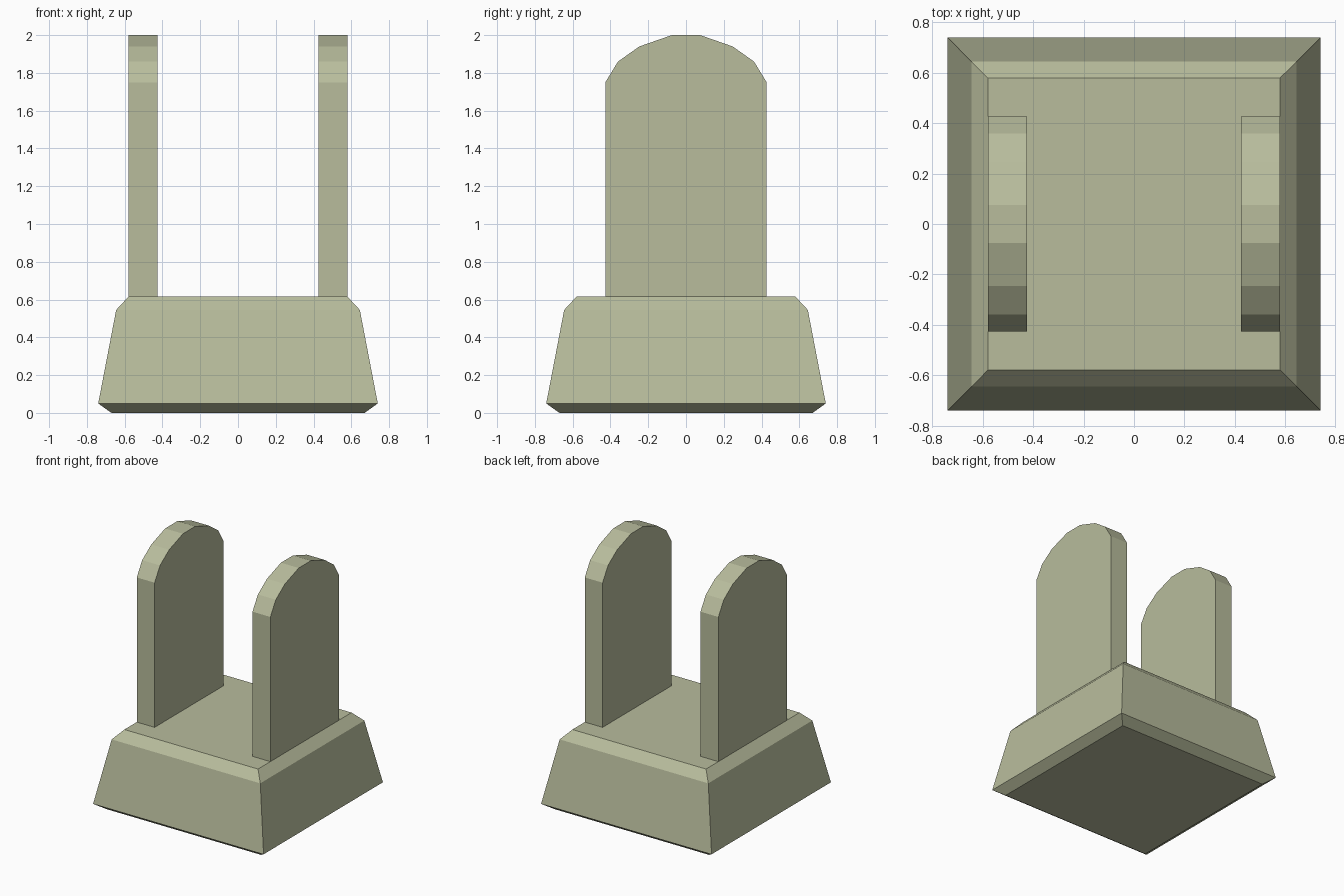
import bpy, bmesh

if "Cube" in bpy.data.objects:
    bpy.data.objects.remove(bpy.data.objects["Cube"])

mat = bpy.data.materials.new("pale_olive")
mat.diffuse_color = (0.48, 0.505, 0.335, 1)
mat.use_nodes = True
mat.node_tree.nodes["Principled BSDF"].inputs["Base Color"].default_value = mat.diffuse_color


def finish(name, bm):
    bmesh.ops.recalc_face_normals(bm, faces=bm.faces)
    me = bpy.data.meshes.new(name)
    bm.to_mesh(me)
    bm.free()
    me.materials.append(mat)
    ob = bpy.data.objects.new(name, me)
    bpy.context.collection.objects.link(ob)
    return ob


# Base: stacked square rings (half width, height)
bm = bmesh.new()
rings = []
for h, z in [(0.67, 0), (0.74, 0.05), (0.645, 0.545), (0.58, 0.615)]:
    rings.append([bm.verts.new((sx * h, sy * h, z))
                  for sx, sy in [(-1, -1), (1, -1), (1, 1), (-1, 1)]])
for a, b in zip(rings, rings[1:]):
    for i in range(4):
        j = (i + 1) % 4
        bm.faces.new((a[i], a[j], b[j], b[i]))
bm.faces.new(rings[0])
bm.faces.new(rings[-1])
finish("base", bm)

# Round-topped uprights: half profile (y, z) mirrored, then extruded in x
half = [(0.427, 0.615), (0.427, 1.75), (0.36, 1.86), (0.247, 1.94), (0.075, 2.0)]
profile = half + [(-y, z) for y, z in reversed(half)]
for side, name in [(-1, "left_upright"), (1, "right_upright")]:
    bm = bmesh.new()
    face = bm.faces.new([bm.verts.new((side * 0.425, y, z)) for y, z in profile])
    out = bmesh.ops.extrude_face_region(bm, geom=[face], use_keep_orig=True)
    verts = [v for v in out["geom"] if isinstance(v, bmesh.types.BMVert)]
    bmesh.ops.translate(bm, verts=verts, vec=(side * 0.155, 0, 0))
    finish(name, bm)
